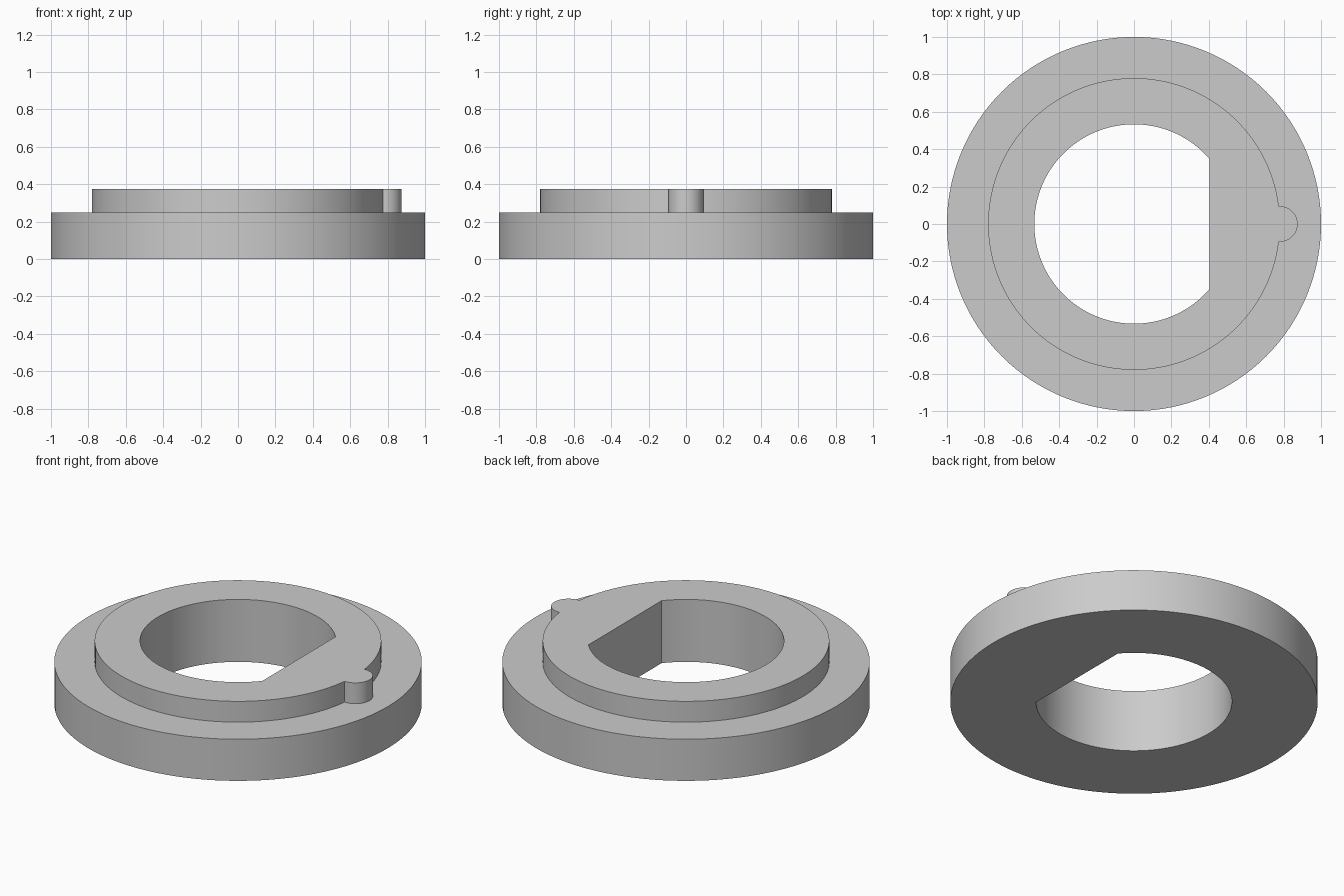
import bpy, bmesh
from math import sin, cos, acos, asin, pi

if "Cube" in bpy.data.objects:
    bpy.data.objects.remove(bpy.data.objects["Cube"], do_unlink=True)

RIM_R, BOSS_R, BORE_R = 1.0, 0.78, 0.533
RIM_TOP, BOSS_TOP = 0.25, 0.375
KEY_R, FLAT_X = 0.095, 0.405

grey = bpy.data.materials.new("plain grey")
grey.use_nodes = True
grey.diffuse_color = (0.6, 0.6, 0.6, 1)
grey.node_tree.nodes["Principled BSDF"].inputs["Base Color"].default_value = (0.6, 0.6, 0.6, 1)


def arc(radius, start, end, steps, cx=0.0):
    """Points along an arc, both ends included."""
    angles = [start + (end - start) * i / steps for i in range(steps + 1)]
    return [(cx + radius * cos(a), radius * sin(a)) for a in angles]


def prism(name, outline, bottom, top):
    """Straight extrusion of a closed outline."""
    bm = bmesh.new()
    face = bm.faces.new([bm.verts.new((x, y, bottom)) for x, y in outline])
    side = bmesh.ops.extrude_face_region(bm, geom=[face])["geom"]
    moved = [v for v in side if isinstance(v, bmesh.types.BMVert)]
    bmesh.ops.translate(bm, verts=moved, vec=(0, 0, top - bottom))
    bmesh.ops.recalc_face_normals(bm, faces=bm.faces)
    mesh = bpy.data.meshes.new(name)
    bm.to_mesh(mesh)
    bm.free()
    mesh.materials.append(grey)
    obj = bpy.data.objects.new(name, mesh)
    bpy.context.collection.objects.link(obj)
    return obj


# Wide lower flange
flange = prism("stepped_ring", arc(RIM_R, 0, 2 * pi, 128)[:-1], 0, RIM_TOP)

# Raised boss with a round locating key on its +x side
a = 2 * asin(KEY_R / (2 * BOSS_R))
key_end = pi / 2 + a / 2
boss_outline = (arc(BOSS_R, a, 2 * pi - a, 124)[:-1]
                + arc(KEY_R, -key_end, key_end, 24, BOSS_R)[:-1])
boss = prism("boss_with_key", boss_outline, RIM_TOP / 2, BOSS_TOP)

# D-shaped bore through both steps
b = acos(FLAT_X / BORE_R)
bore = prism("bore_cutter", arc(BORE_R, b, 2 * pi - b, 96), -0.1, BOSS_TOP + 0.1)

# Join the steps and cut the bore
bpy.ops.object.select_all(action="DESELECT")
bpy.context.view_layer.objects.active = flange
flange.select_set(True)
for tool, operation in ((boss, "UNION"), (bore, "DIFFERENCE")):
    mod = flange.modifiers.new(tool.name, "BOOLEAN")
    mod.operation = operation
    mod.solver = "EXACT"
    mod.object = tool
    bpy.ops.object.modifier_apply(modifier=mod.name)
    bpy.data.objects.remove(tool, do_unlink=True)

bpy.ops.object.shade_smooth_by_angle(angle=pi / 6)
